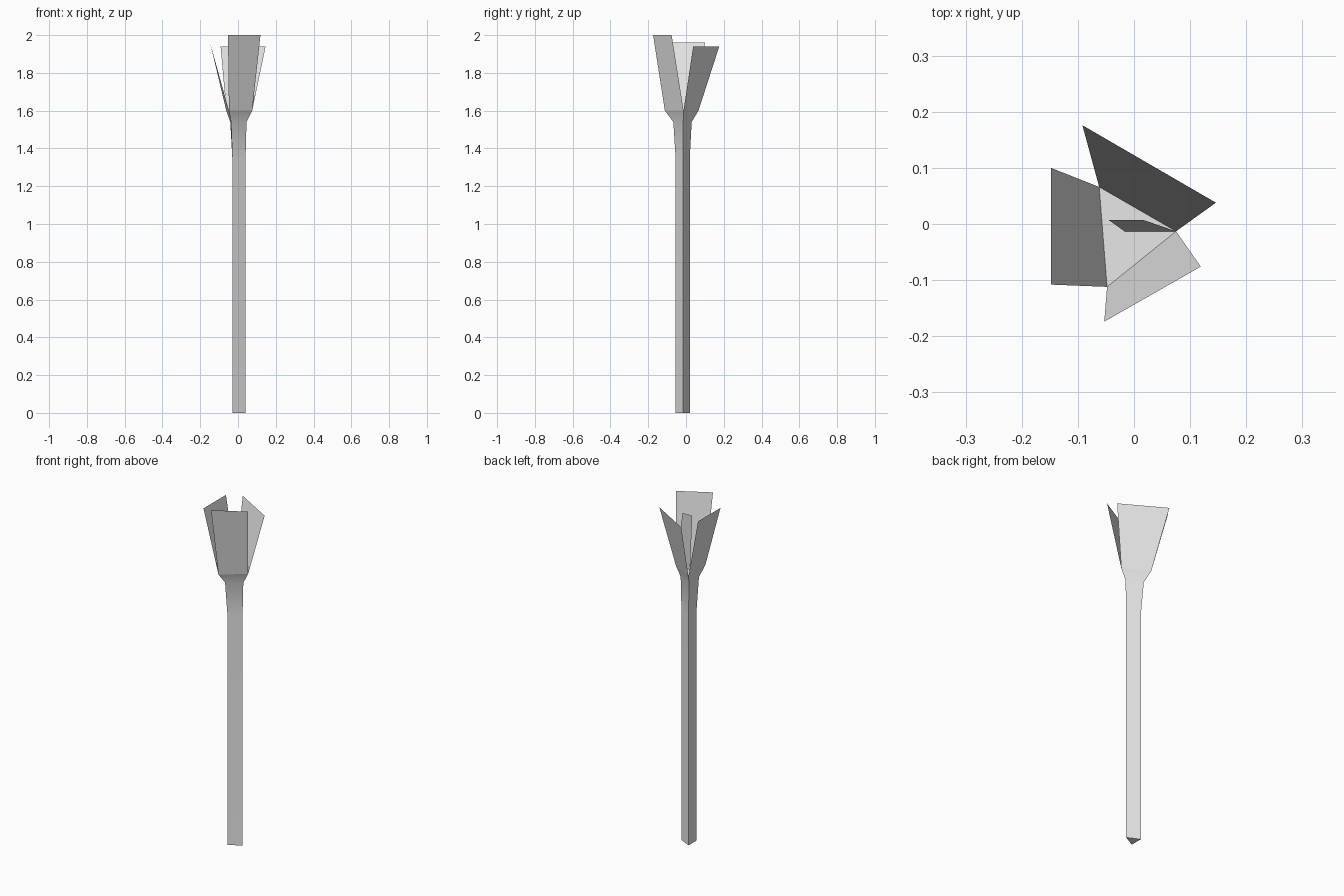
import bpy
import bmesh
import math

cube = bpy.data.objects.get("Cube")
if cube:
    bpy.data.objects.remove(cube, do_unlink=True)

grey = bpy.data.materials.new("plain_grey")
grey.use_nodes = True
grey.diffuse_color = (0.8, 0.8, 0.8, 1)
grey.node_tree.nodes["Principled BSDF"].inputs["Base Color"].default_value = (0.8, 0.8, 0.8, 1)


def finish(name, bm):
    """Turn a bmesh into a named grey object."""
    mesh = bpy.data.meshes.new(name)
    bm.to_mesh(mesh)
    bm.free()
    mesh.materials.append(grey)
    obj = bpy.data.objects.new(name, mesh)
    bpy.context.collection.objects.link(obj)
    return obj


def plate(name, bottom, bottom_z, top, top_z):
    """Thin four-sided sheet from a bottom edge to a top edge."""
    bm = bmesh.new()
    points = [(*p, bottom_z) for p in bottom] + [(*p, top_z) for p in reversed(top)]
    bm.faces.new([bm.verts.new(p) for p in points])
    return finish(name, bm)


# Three-sided rings, counter-clockwise: front corner, left corner, back corner
shaft = [(-0.03, -0.055), (0.04, -0.015), (-0.03, 0.02)]
neck = [(-0.037, -0.067), (0.045, -0.015), (-0.041, 0.03)]
collar = [(-0.048, -0.112), (0.075, -0.013), (-0.062, 0.066)]
levels = [(shaft, 0), (shaft, 1.35), (neck, 1.54), (collar, 1.6)]

# Stem: lofted rings with closed ends
bm = bmesh.new()
rings = [[bm.verts.new((x, y, z)) for x, y in ring] for ring, z in levels]
for low, high in zip(rings, rings[1:]):
    for i in range(3):
        j = (i + 1) % 3
        bm.faces.new((low[i], low[j], high[j], high[i]))
bm.faces.new(rings[0][::-1])
bm.faces.new(rings[-1])
stem = finish("stem", bm)
bpy.ops.object.select_all(action="DESELECT")
stem.select_set(True)
bpy.context.view_layer.objects.active = stem
bpy.ops.object.shade_smooth_by_angle(angle=math.radians(50))

# Petals: one flared sheet on each collar edge
tips = [
    ("front_petal", [(-0.053, -0.174), (0.119, -0.076)], 2.0),
    ("back_petal", [(0.146, 0.038), (-0.092, 0.176)], 1.94),
    ("side_petal", [(-0.148, 0.1), (-0.148, -0.108)], 1.96),
]
for i, (name, top, z) in enumerate(tips):
    plate(name, [collar[i], collar[(i + 1) % 3]], 1.6, top, z)

# Small leaning sheet in the middle of the flower
plate("inner_petal", [(-0.017, -0.013), (0.075, -0.013)], 1.6,
      [(-0.045, 0.007), (0.017, 0.007)], 1.93)
